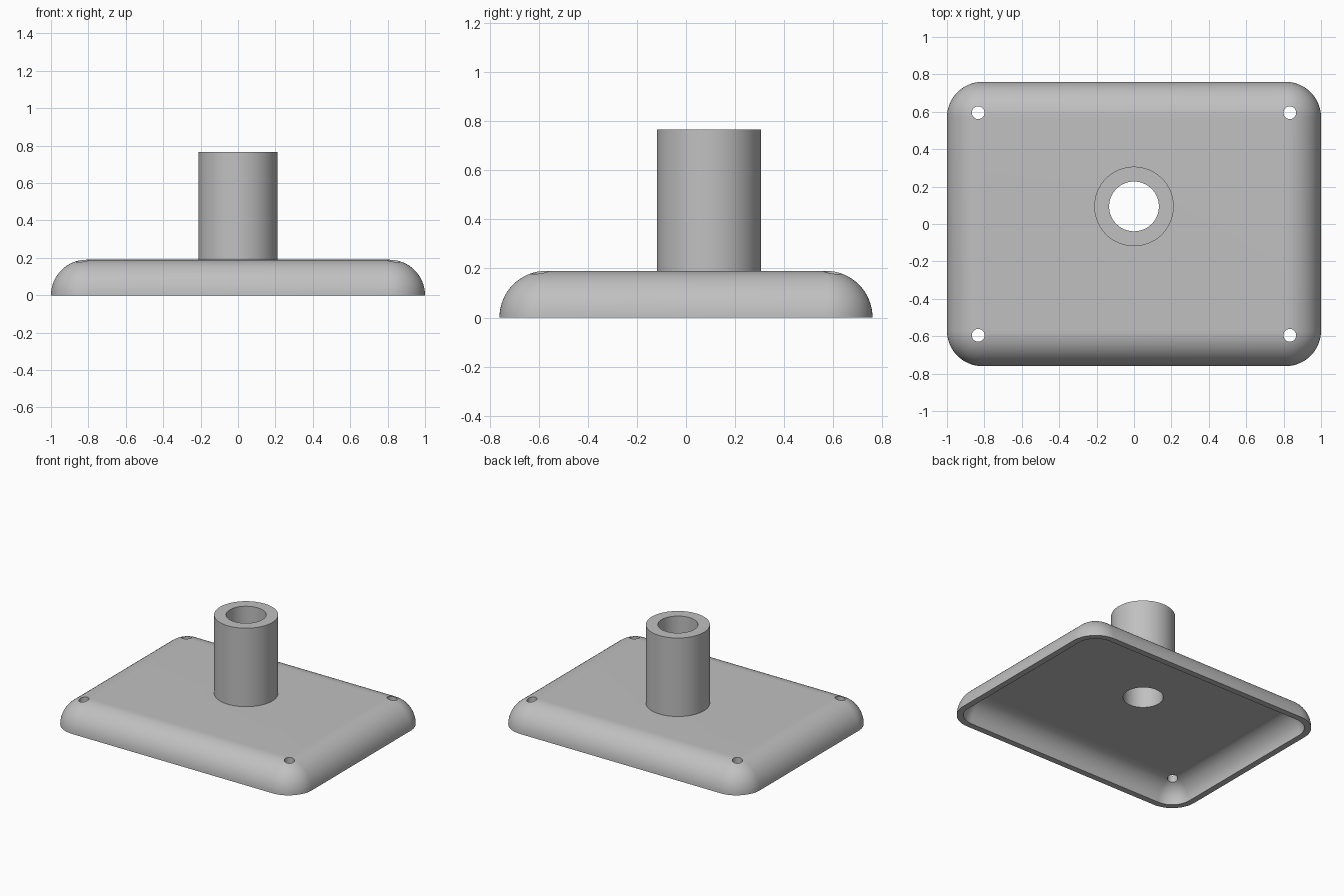
import bpy, bmesh
from math import sin, cos, pi, radians

if "Cube" in bpy.data.objects:
    bpy.data.objects.remove(bpy.data.objects["Cube"])

HALF_X, HALF_Y, RADIUS, WALL = 1.0, 0.76, 0.19, 0.045
POST_Y, POST_R, BORE_R, POST_TOP = 0.094, 0.2125, 0.133, 0.765
HOLE_X, HOLE_Y, HOLE_R = 0.833, 0.595, 0.034
ARC, ROUND = 16, 96

grey = bpy.data.materials.new("light_grey")
grey.use_nodes = True
grey.diffuse_color = (0.53, 0.53, 0.53, 1)
grey.node_tree.nodes["Principled BSDF"].inputs["Base Color"].default_value = (0.53, 0.53, 0.53, 1)


def add_object(name, bm):
    bmesh.ops.remove_doubles(bm, verts=bm.verts, dist=1e-5)
    bmesh.ops.recalc_face_normals(bm, faces=bm.faces)
    mesh = bpy.data.meshes.new(name)
    bm.to_mesh(mesh)
    bm.free()
    mesh.materials.append(grey)
    obj = bpy.data.objects.new(name, mesh)
    bpy.context.collection.objects.link(obj)
    return obj


def bridge(bm, a, b):
    for i in range(len(a)):
        j = (i + 1) % len(a)
        bm.faces.new((a[i], a[j], b[j], b[i]))


def rounded_ring(bm, r, z):
    """Rounded rectangle whose corner centres stay fixed."""
    ring = []
    for k, (sx, sy) in enumerate(((1, 1), (-1, 1), (-1, -1), (1, -1))):
        for i in range(ARC + 1):
            a = (k + i / ARC) * pi / 2
            ring.append(bm.verts.new((sx * (HALF_X - RADIUS) + r * cos(a),
                                      sy * (HALF_Y - RADIUS) + r * sin(a), z)))
    return ring


def circle(bm, r, z, x=0, y=0):
    return [bm.verts.new((x + r * cos(2 * pi * i / ROUND), y + r * sin(2 * pi * i / ROUND), z))
            for i in range(ROUND)]


def smooth(obj):
    bpy.ops.object.select_all(action="DESELECT")
    obj.select_set(True)
    bpy.context.view_layer.objects.active = obj
    bpy.ops.object.shade_smooth_by_angle(angle=radians(30))


# Hollow base plate: domed outside and an even wall inside
bm = bmesh.new()
rims = []
for radius in (RADIUS, RADIUS - WALL):
    rings = []
    for i in range(ARC + 1):
        t = i / ARC * pi / 2
        rings.append(rounded_ring(bm, radius * cos(t), radius * sin(t)))
    for a, b in zip(rings, rings[1:]):
        bridge(bm, a, b)
    bm.faces.new([rings[-1][k * (ARC + 1)] for k in range(4)])
    rims.append(rings[0])
bridge(bm, *rims)
base = add_object("base_plate", bm)

# Four corner screw holes and the central bore
bm = bmesh.new()
holes = [(sx * HOLE_X, sy * HOLE_Y, HOLE_R) for sx in (-1, 1) for sy in (-1, 1)]
for x, y, r in holes + [(0, POST_Y, BORE_R)]:
    low, high = circle(bm, r, 0.03, x, y), circle(bm, r, 0.3, x, y)
    bridge(bm, low, high)
    bm.faces.new(low)
    bm.faces.new(high)
cutter = add_object("hole_cutter", bm)
cutter.hide_render = True
cut = base.modifiers.new("holes", "BOOLEAN")
cut.object = cutter
cut.operation = "DIFFERENCE"
cut.solver = "EXACT"
bpy.context.view_layer.objects.active = base
bpy.ops.object.modifier_apply(modifier=cut.name)
bpy.data.objects.remove(cutter)
smooth(base)

# Hollow post standing on the plate
bm = bmesh.new()
profile = [(POST_R, RADIUS), (POST_R, POST_TOP), (BORE_R, POST_TOP), (BORE_R, RADIUS)]
rings = [circle(bm, r, z, 0, POST_Y) for r, z in profile]
for a, b in zip(rings, rings[1:]):
    bridge(bm, a, b)
post = add_object("post_tube", bm)
smooth(post)
